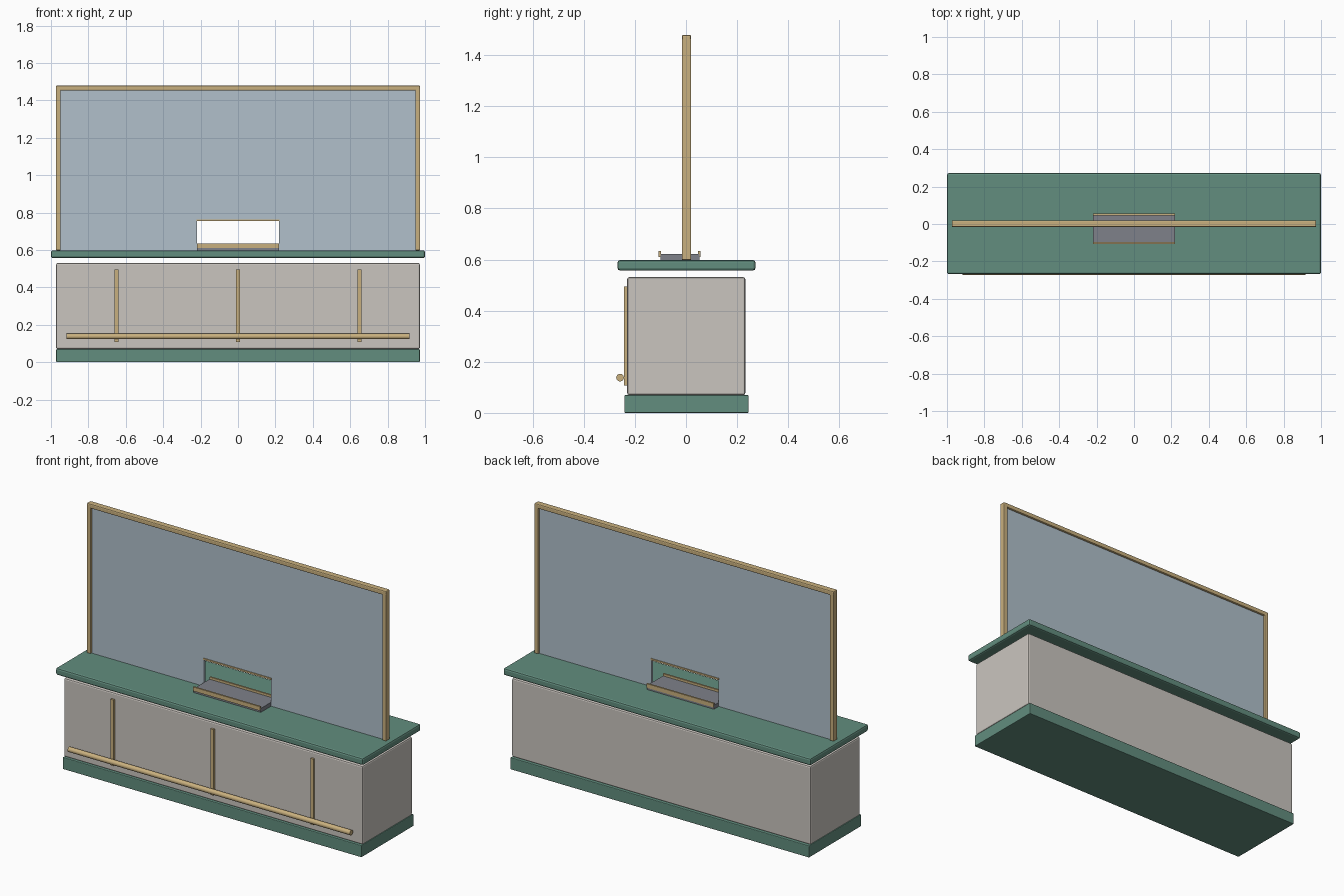
import bpy
import bmesh
import math

cube = bpy.data.objects.get("Cube")
if cube:
    bpy.data.objects.remove(cube, do_unlink=True)


def make_material(name, rgb):
    linear = [((c / 255 + 0.055) / 1.055) ** 2.4 for c in rgb] + [1.0]
    mat = bpy.data.materials.new(name)
    mat.use_nodes = True
    mat.diffuse_color = linear
    mat.node_tree.nodes["Principled BSDF"].inputs["Base Color"].default_value = linear
    return mat


green = make_material("muted green", (98, 141, 126))
stone = make_material("warm pale grey", (202, 197, 191))
brass = make_material("brass", (201, 176, 126))
glass = make_material("pale blue glass", (177, 192, 203))
steel = make_material("tray grey", (126, 129, 138))


def add_object(name, bm, mat):
    mesh = bpy.data.meshes.new(name)
    bm.normal_update()
    bm.to_mesh(mesh)
    bm.free()
    mesh.materials.append(mat)
    obj = bpy.data.objects.new(name, mesh)
    bpy.context.collection.objects.link(obj)
    return obj


def box(name, xs, ys, zs, mat, bevel=0.0):
    """Box between pairs of limits, with optionally rounded edges."""
    bm = bmesh.new()
    bmesh.ops.create_cube(bm, size=1)
    for v in bm.verts:
        v.co = [lim[0] if c < 0 else lim[1] for c, lim in zip(v.co, (xs, ys, zs))]
    obj = add_object(name, bm, mat)
    if bevel:
        mod = obj.modifiers.new("rounded edges", "BEVEL")
        mod.width = bevel
        mod.segments = 2
    return obj


# Counter: plinth, body and floating top
box("plinth", (-0.972, 0.972), (-0.241, 0.245), (0, 0.07), green, 0.004)
box("counter_body", (-0.972, 0.972), (-0.23, 0.232), (0.07, 0.531), stone, 0.008)
box("counter_top", (-1, 1), (-0.268, 0.272), (0.557, 0.598), green, 0.01)

# Front trim strips
for side, x in (("right", -0.65), ("middle", 0), ("left", 0.65)):
    box(f"front_strip_{side}", (x - 0.01, x + 0.01), (-0.242, -0.228), (0.107, 0.495), brass)

# Round foot rail
bm = bmesh.new()
bmesh.ops.create_cone(bm, cap_ends=True, segments=16, radius1=0.015, radius2=0.015, depth=1.836)
for v in bm.verts:
    x, y, z = v.co
    v.co = (z, y - 0.258, 0.138 - x)
rail = add_object("foot_rail", bm, brass)
for face in rail.data.polygons:
    face.use_smooth = len(face.vertices) == 4
for edge in rail.data.edges:
    a, b = (rail.data.vertices[i].co.x for i in edge.vertices)
    edge.use_edge_sharp = math.isclose(a, b, abs_tol=0.001)

# Screen frame
for side, s in (("right", -1), ("left", 1)):
    box(f"screen_post_{side}", sorted((s * 0.974, s * 0.948)), (-0.016, 0.02),
        (0.598, 1.465), brass, 0.004)
box("screen_top_bar", (-0.974, 0.974), (-0.016, 0.02), (1.452, 1.479), brass, 0.006)

# Glass sheet with a serving opening at the bottom
half = [(0.218, 0.598), (0.95, 0.598), (0.95, 1.456)]
outline = half + [(-x, z) for x, z in reversed(half)] + [(-0.218, 0.76), (0.218, 0.76)]
bm = bmesh.new()
sheet = bm.faces.new([bm.verts.new((x, -0.004, z)) for x, z in outline])
result = bmesh.ops.extrude_face_region(bm, geom=[sheet])
moved = [v for v in result["geom"] if isinstance(v, bmesh.types.BMVert)]
bmesh.ops.translate(bm, verts=moved, vec=(0, 0.012, 0))
bmesh.ops.recalc_face_normals(bm, faces=bm.faces)
add_object("screen_glass", bm, glass)
box("opening_trim", (-0.221, 0.221), (-0.008, 0.012), (0.754, 0.764), brass)

# Pass-through tray with raised lips
box("tray", (-0.218, 0.218), (-0.1, 0.052), (0.598, 0.621), steel)
for side, y in (("front", -0.102), ("back", 0.051)):
    box(f"tray_lip_{side}", (-0.218, 0.218), (y - 0.005, y + 0.005), (0.61, 0.634), brass)
